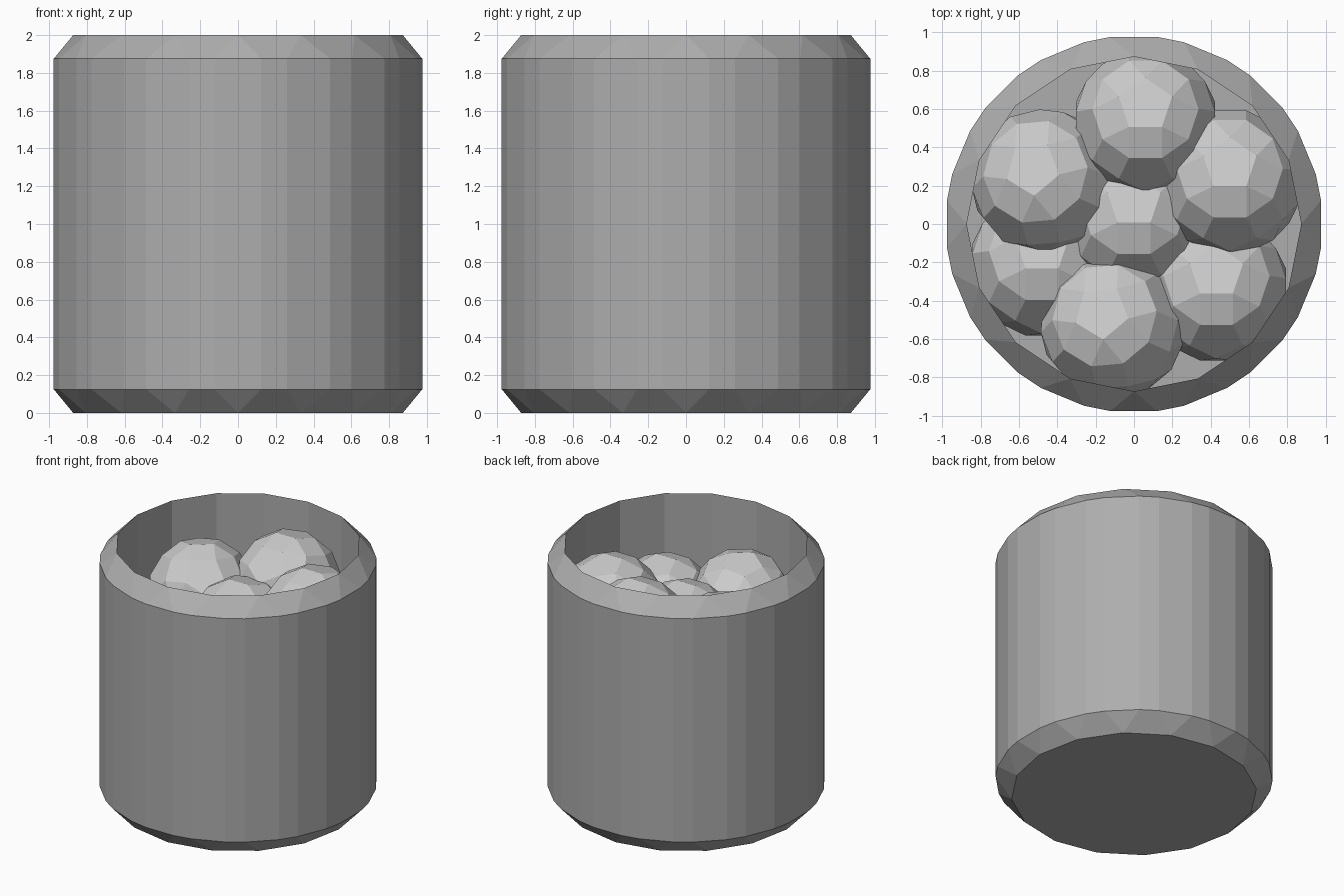
import bpy, bmesh
from math import radians
from mathutils import Matrix, Vector

if "Cube" in bpy.data.objects:
    bpy.data.objects.remove(bpy.data.objects["Cube"])


def make_object(name, bm):
    bmesh.ops.recalc_face_normals(bm, faces=bm.faces[:])
    mesh = bpy.data.meshes.new(name)
    bm.to_mesh(mesh)
    bm.free()
    obj = bpy.data.objects.new(name, mesh)
    bpy.context.collection.objects.link(obj)
    return obj


def bevel_all(bm, width):
    bmesh.ops.bevel(bm, geom=bm.edges[:], offset=width, offset_type='OFFSET',
                    segments=1, profile=0.5, affect='EDGES')


# Cup: dark bevelled 16-sided cylinder with its top face sunk inwards
FLOOR_Z = 0.95
bm = bmesh.new()
bmesh.ops.create_cone(bm, cap_ends=True, segments=16, radius1=1, radius2=1,
                      depth=2, matrix=Matrix.Translation((0, 0, 1)))
bevel_all(bm, 0.125)
top = max(bm.faces, key=lambda f: f.calc_center_median().z)
ext = bmesh.ops.extrude_discrete_faces(bm, faces=[top])
for v in ext['faces'][0].verts:
    v.co.z = FLOOR_Z
cup = make_object("cup", bm)
dark = bpy.data.materials.new("dark_grey")
dark.diffuse_color = (0.42, 0.42, 0.42, 1)
dark.use_nodes = True
dark.node_tree.nodes["Principled BSDF"].inputs["Base Color"].default_value = dark.diffuse_color
cup.data.materials.append(dark)


# Balls: bevelled icosahedra heaped in the cup (x, y, z, spin in degrees)
balls = [
    (0.06, 0.53, 1.52, 0),
    (-0.47, 0.22, 1.43, 40),
    (0.50, 0.22, 1.48, 0),
    (-0.11, -0.53, 1.38, 40),
    (0.43, -0.34, 1.28, 0),
    (-0.48, -0.21, 1.20, 0),
    (0.0, 0.03, 1.33, 0),
]
for i, (x, y, z, spin) in enumerate(balls):
    bm = bmesh.new()
    bmesh.ops.create_icosphere(bm, subdivisions=1, radius=0.465)
    bevel_all(bm, 0.092)
    turn = (Matrix.Rotation(radians(spin), 4, 'Z')
            @ Matrix.Rotation(radians(-15), 4, 'X')
            @ Matrix.Rotation(radians(-90), 4, 'Z'))
    bm.transform(Matrix.Translation(Vector((x, y, z))) @ turn)
    make_object(f"ball_{i + 1}", bm)
